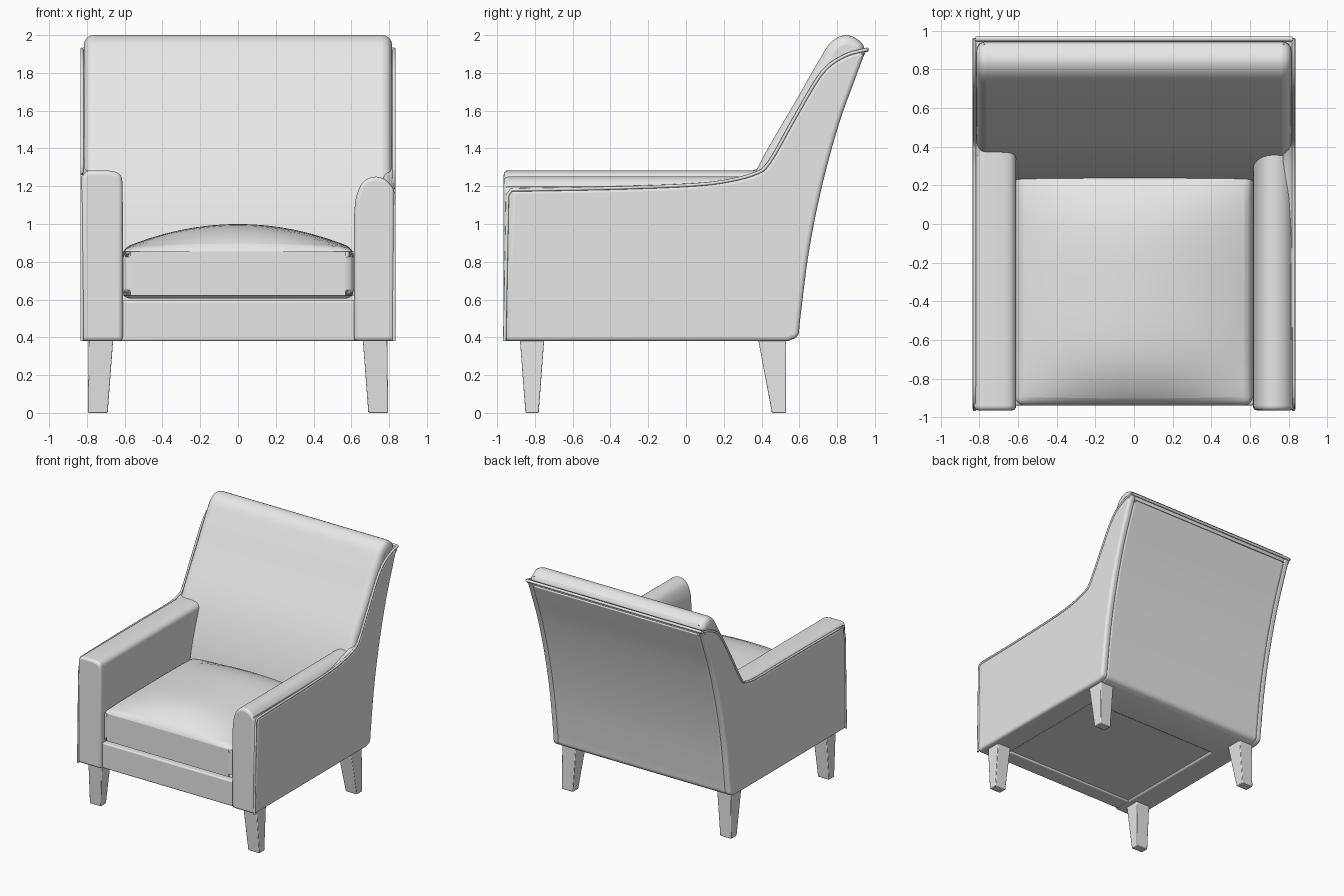
import bpy, bmesh, math
from mathutils import Vector

cube = bpy.data.objects.get("Cube")
if cube:
    bpy.data.objects.remove(cube, do_unlink=True)

# One neutral upholstery colour for the whole chair
GREY = bpy.data.materials.new("neutral_grey")
GREY.use_nodes = True
GREY.diffuse_color = (0.8, 0.8, 0.8, 1)
GREY.node_tree.nodes["Principled BSDF"].inputs["Base Color"].default_value = (0.8, 0.8, 0.8, 1)


def spline(pts, steps=5):
    """Smooth open curve through the points (Catmull-Rom)."""
    p = [Vector(q) for q in pts]
    p = [p[0] * 2 - p[1]] + p + [p[-1] * 2 - p[-2]]
    out = []
    for a, b, c, d in zip(p, p[1:], p[2:], p[3:]):
        for i in range(steps):
            t = i / steps
            out.append((b * 2 + (c - a) * t + (a * 2 - b * 5 + c * 4 - d) * t**2
                        + (b * 3 - a - c * 3 + d) * t**3) / 2)
    return out + [p[-2]]


def finish(name, bm, bevel=0.0, segments=4, limit=40):
    bmesh.ops.recalc_face_normals(bm, faces=bm.faces)
    mesh = bpy.data.meshes.new(name)
    bm.to_mesh(mesh)
    bm.free()
    mesh.materials.append(GREY)
    ob = bpy.data.objects.new(name, mesh)
    bpy.context.collection.objects.link(ob)
    if bevel:
        m = ob.modifiers.new("Rounded", "BEVEL")
        m.width, m.segments = bevel, segments
        m.limit_method, m.angle_limit = "ANGLE", math.radians(limit)
        m.use_clamp_overlap = False
    bpy.ops.object.select_all(action="DESELECT")
    ob.select_set(True)
    bpy.context.view_layer.objects.active = ob
    bpy.ops.object.shade_smooth_by_angle(angle=math.radians(35))
    return ob


def extrude(name, pts, axis, start, end, bevel):
    """Extrude a closed profile: (y, z) along x, or (x, z) along y."""
    bm = bmesh.new()
    place = (lambda p, d: (d, p[0], p[1])) if axis == "x" else (lambda p, d: (p[0], d, p[1]))
    face = bm.faces.new([bm.verts.new(place(p, start)) for p in pts])
    ext = bmesh.ops.extrude_face_region(bm, geom=[face])
    shift = Vector(place((0, 0), end - start))
    bmesh.ops.translate(bm, vec=shift, verts=[v for v in ext["geom"] if isinstance(v, bmesh.types.BMVert)])
    return finish(name, bm, bevel)


def box(name, lo, hi, bevel):
    return extrude(name, [(lo[0], lo[2]), (hi[0], lo[2]), (hi[0], hi[2]), (lo[0], hi[2])],
                   "y", lo[1], hi[1], bevel)


def piping(name, pts, radius=0.009):
    curve = bpy.data.curves.new(name, "CURVE")
    curve.dimensions = "3D"
    curve.bevel_depth, curve.bevel_resolution, curve.use_fill_caps = radius, 2, True
    s = curve.splines.new("POLY")
    s.points.add(len(pts) - 1)
    for point, co in zip(s.points, pts):
        point.co = (*co, 1)
    curve.materials.append(GREY)
    ob = bpy.data.objects.new(name, curve)
    bpy.context.collection.objects.link(ob)


# Raked back with a rolled top
rear = spline([(0.54, 0.38), (0.592, 0.41), (0.605, 0.5), (0.65, 0.85), (0.72, 1.2),
               (0.81, 1.53), (0.9, 1.78), (0.95, 1.915)])
roll = spline([(0.95, 1.915), (0.925, 1.965), (0.85, 2.0), (0.77, 1.965), (0.7, 1.86),
               (0.58, 1.65), (0.375, 1.29), (0.26, 0.98), (0.2, 0.7)])
extrude("back_rest", rear + roll[1:] + [Vector((0.2, 0.38))], "x", -0.815, 0.815, 0.05)

# Side panels: the left has a low welt seam, the right reaches the flat arm top
wing = [(0.44, 1.325), (0.58, 1.57), (0.72, 1.8), (0.84, 1.89), (0.96, 1.925)]
seams = {
    "left": spline([(-0.925, 1.18), (-0.4, 1.19), (0.0, 1.205), (0.2, 1.225), (0.36, 1.265)] + wing),
    "right": spline([(-0.925, 1.255), (-0.4, 1.262), (0.0, 1.262), (0.25, 1.262), (0.37, 1.28)] + wing),
}
for side, sign in (("left", 1), ("right", -1)):
    seam = seams[side]
    outline = [Vector((-0.955, 0.38))] + seam + rear[::-1][1:]
    extrude(side + "_side_panel", outline, "x", sign * 0.77, sign * 0.832, 0.022)
    welt = [Vector((-0.96, 0.38)), Vector((-0.945, 1.15))] + seam
    piping(side + "_welt", [(sign * 0.826, y, z) for y, z in welt])
piping("back_top_welt", [(-0.82, 0.958, 1.922), (0.82, 0.958, 1.922)], 0.012)

# Arms: domed on the left, square on the right
dome = spline([(0.615, 1.05), (0.625, 1.14), (0.66, 1.22), (0.72, 1.25), (0.78, 1.235), (0.828, 1.185)])
extrude("left_arm", dome + [Vector((0.828, 0.38)), Vector((0.615, 0.38))], "y", -0.965, 0.5, 0.022)
square = spline([(-0.61, 1.1), (-0.612, 1.22), (-0.625, 1.262), (-0.665, 1.28), (-0.74, 1.284),
                 (-0.8, 1.28), (-0.828, 1.25)])
extrude("right_arm", square + [Vector((-0.828, 0.38)), Vector((-0.61, 0.38))], "y", -0.965, 0.5, 0.022)

# Seat frame
box("front_rail", (-0.62, -0.94, 0.38), (0.62, -0.8, 0.595), 0.012)
box("seat_base", (-0.63, -0.85, 0.395), (0.63, 0.4, 0.59), 0)

# Crowned seat cushion
bm = bmesh.new()
bmesh.ops.create_cube(bm, size=2)
bmesh.ops.subdivide_edges(bm, edges=bm.edges, cuts=15, use_grid_fill=True)
for v in bm.verts:
    x, y, z = v.co
    crown = (1 - x**2) * (1 - y**4)
    height = 0.87 + 0.13 * crown if z > 0 else 0.605
    if abs(z) < 0.99:
        low, high = 0.605, 0.87 + 0.13 * crown
        height = low + (high - low) * (z + 1) / 2
    v.co = (x * 0.615, -0.335 + y * 0.605, height)
finish("seat_cushion", bm, 0.045, 4, 50)

# Tapered legs: top and bottom rectangles as (x0, x1, y0, y1)
for label, top_y, foot_y in (("front", (-0.88, -0.75), (-0.85, -0.78)), ("back", (0.38, 0.53), (0.455, 0.53))):
    for side, sign in (("left", 1), ("right", -1)):
        bm = bmesh.new()
        rings = []
        for (x0, x1), (y0, y1), z in (((0.69, 0.795), foot_y, 0), ((0.66, 0.79), top_y, 0.4)):
            rings.append([bm.verts.new((sign * x, y, z))
                          for x, y in ((x0, y0), (x1, y0), (x1, y1), (x0, y1))])
        for ring in rings:
            bm.faces.new(ring)
        for i in range(4):
            j = (i + 1) % 4
            bm.faces.new((rings[0][i], rings[0][j], rings[1][j], rings[1][i]))
        finish(label + "_" + side + "_leg", bm, 0.005, 2)
